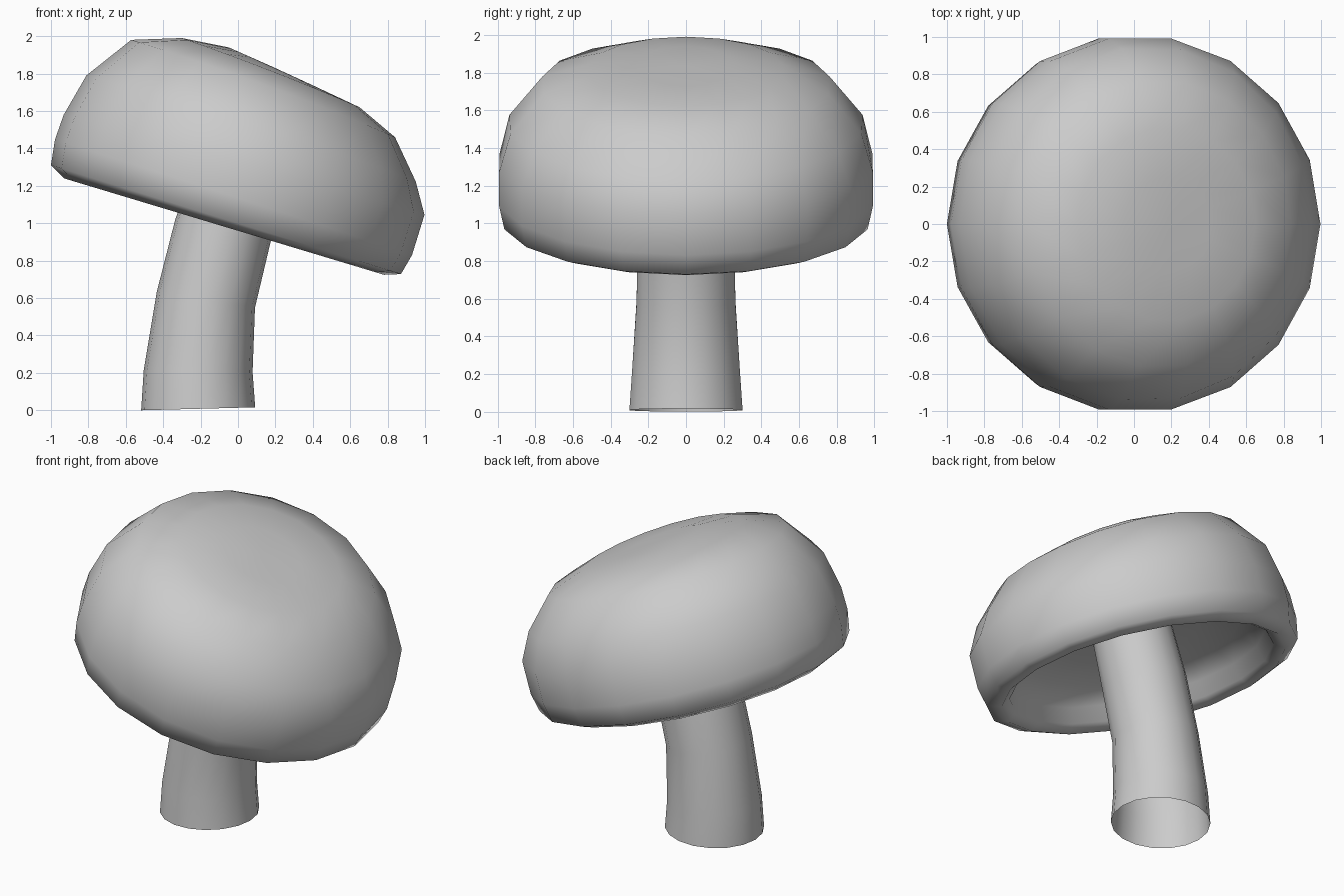
import bpy, bmesh, math
from mathutils import Vector, Matrix

if "Cube" in bpy.data.objects:
    bpy.data.objects.remove(bpy.data.objects["Cube"])

SIDES = 18
TILT = math.radians(16.9)


def loft(name, rings, close_end):
    """Skin a list of vertex rings; optionally close the last ring to a point."""
    bm = bmesh.new()
    loops = [[bm.verts.new(p) for p in ring] for ring in rings]
    for a, b in zip(loops, loops[1:]):
        for i in range(SIDES):
            j = (i + 1) % SIDES
            bm.faces.new((a[i], a[j], b[j], b[i]))
    if close_end:
        last = loops[-1]
        tip = bm.verts.new(sum((v.co for v in last), Vector()) / SIDES + close_end)
        for i in range(SIDES):
            bm.faces.new((last[i], last[(i + 1) % SIDES], tip))
    for f in bm.faces:
        f.smooth = True
    mesh = bpy.data.meshes.new(name)
    bm.to_mesh(mesh)
    bm.free()
    obj = bpy.data.objects.new(name, mesh)
    bpy.context.collection.objects.link(obj)
    return obj


def ring(left, right, frame, bulge=0.0):
    """Lopsided ring through a left and a right (radius, height) point.
    bulge widens and lifts it at the front and back."""
    (rl, hl), (rr, hr) = left, right
    pts = []
    for i in range(SIDES):
        a = 2 * math.pi * i / SIDES
        t = (1 + math.cos(a)) / 2
        side = bulge * math.sin(a) ** 2
        r = rl + (rr - rl) * t + side
        pts.append(frame @ Vector((r * math.cos(a), r * math.sin(a), hl + (hr - hl) * t + side)))
    return pts


# Cap: hollow underside, rounded lip, domed top, all on a tilted axis
cap_frame = Matrix.Rotation(TILT, 4, 'Y') @ Matrix.Translation((-0.354, 0, 0))
cap_profile = [
    ((0.20, 1.20), (0.20, 1.19), 0),
    ((0.42, 1.19), (0.42, 1.18), 0),
    ((0.66, 1.15), (0.66, 1.14), 0),
    ((0.80, 1.06), (0.80, 1.05), 0),
    ((0.83, 0.96), (0.83, 0.96), 0),
    ((0.897, 0.916), (0.89, 0.92), 0),
    ((0.984, 0.963), (0.976, 0.950), 0),
    ((1.003, 1.10), (1.003, 1.065), 0.004),
    ((0.997, 1.24), (1.004, 1.29), 0.006),
    ((0.942, 1.477), (0.908, 1.446), 0.025),
    ((0.768, 1.729), (0.733, 1.641), 0.02),
    ((0.512, 1.817), (0.505, 1.739), 0.01),
    ((0.258, 1.842), (0.25, 1.776), 0),
]
loft("cap", [ring(l, r, cap_frame, b) for l, r, b in cap_profile], Vector((0, 0, 0.002)))

# Stem: open tube that leans over and runs up into the cap
# (centre x, centre z, radius, lean in degrees)
stem_path = [
    (-0.213, 0.008, 0.305, -1.5),
    (-0.213, 0.21, 0.291, 1),
    (-0.172, 0.59, 0.266, 9),
    (-0.083, 0.95, 0.262, 15),
    (0.005, 1.24, 0.25, 16.9),
]
stem_rings = []
for x, z, r, lean in stem_path:
    frame = Matrix.Translation((x, 0, z)) @ Matrix.Rotation(math.radians(lean), 4, 'Y')
    stem_rings.append(ring((r, 0), (r, 0), frame))
loft("stem", stem_rings, None)
